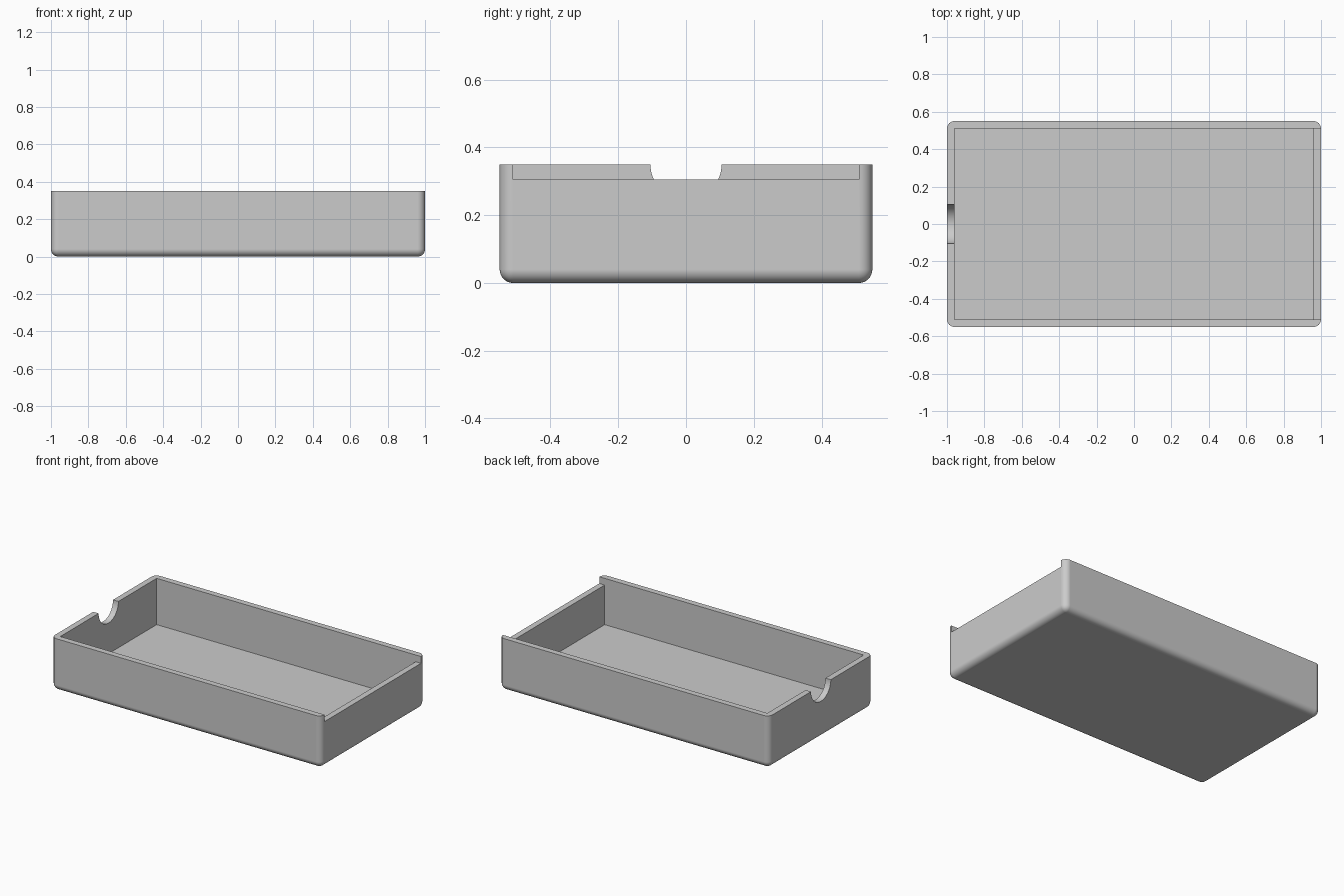
import bpy, bmesh, math
from mathutils import Matrix, Vector

LENGTH, WIDTH, HEIGHT = 2.0, 1.1, 0.35
WALL = 0.04
LOW_RIM = 0.305
NOTCH_RADIUS = 0.105

if "Cube" in bpy.data.objects:
    bpy.data.objects.remove(bpy.data.objects["Cube"])

grey = bpy.data.materials.new("plain grey")
grey.use_nodes = True
colour = (0.6, 0.6, 0.6, 1)
grey.diffuse_color = colour
grey.node_tree.nodes["Principled BSDF"].inputs["Base Color"].default_value = colour


def add_object(name, bm):
    mesh = bpy.data.meshes.new(name)
    bm.to_mesh(mesh)
    bm.free()
    mesh.materials.append(grey)
    obj = bpy.data.objects.new(name, mesh)
    bpy.context.collection.objects.link(obj)
    return obj


def box(low, high):
    low, high = Vector(low), Vector(high)
    bm = bmesh.new()
    place = Matrix.Translation((low + high) / 2) @ Matrix.Diagonal((*(high - low), 1))
    bmesh.ops.create_cube(bm, size=1, matrix=place)
    return bm


# Tray body: every edge rounded except those around the flat rim
x, y = LENGTH / 2, WIDTH / 2
bm = box((-x, -y, 0), (x, y, HEIGHT))
rounded = [e for e in bm.edges if any(v.co.z < HEIGHT / 2 for v in e.verts)]
bmesh.ops.bevel(bm, geom=rounded, offset=WALL, offset_type='OFFSET',
                segments=8, profile=0.5, affect='EDGES')
tray = add_object("tray", bm)

# Cavity, lowered end wall and finger notch
inner_x, inner_y = x - WALL, y - WALL
cavity = box((-inner_x, -inner_y, WALL), (inner_x, inner_y, 1))
slot = box((inner_x - WALL, -inner_y, LOW_RIM), (x + WALL, inner_y, 1))
notch = bmesh.new()
bmesh.ops.create_cone(notch, cap_ends=True, segments=64, radius1=NOTCH_RADIUS,
                      radius2=NOTCH_RADIUS, depth=4 * WALL,
                      matrix=Matrix.Translation((-x, 0, HEIGHT)) @ Matrix.Rotation(math.pi / 2, 4, 'Y'))

bpy.ops.object.select_all(action='DESELECT')
bpy.context.view_layer.objects.active = tray
tray.select_set(True)
for name, shape in (("cavity", cavity), ("lid_slot", slot), ("finger_notch", notch)):
    cutter = add_object(name + "_cutter", shape)
    cutter.hide_render = True
    cut = tray.modifiers.new(name, 'BOOLEAN')
    cut.operation = 'DIFFERENCE'
    cut.solver = 'EXACT'
    cut.object = cutter
    bpy.ops.object.modifier_apply(modifier=cut.name)
    bpy.data.objects.remove(cutter)

# Smooth rounding with crisp rims and even flat faces
bpy.ops.object.shade_smooth_by_angle(angle=math.radians(30))
flat = tray.modifiers.new("even_normals", 'WEIGHTED_NORMAL')
flat.keep_sharp = True
